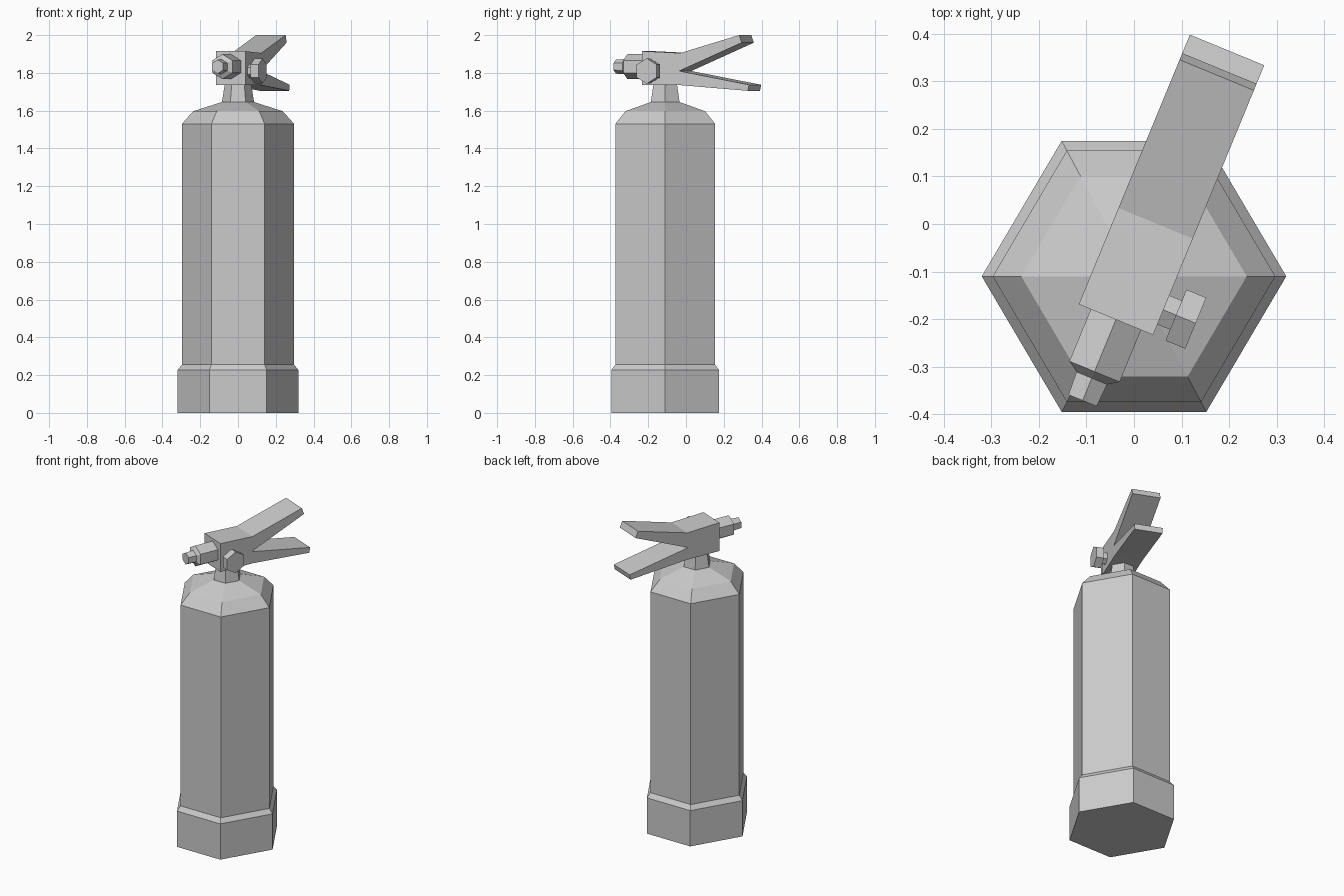
import bpy, bmesh, math
from mathutils import Matrix, Vector

cube = bpy.data.objects.get("Cube")
if cube:
    bpy.data.objects.remove(cube, do_unlink=True)

grey = bpy.data.materials.new("plain grey")
grey.use_nodes = True
grey.diffuse_color = (0.6, 0.6, 0.6, 1)
grey.node_tree.nodes["Principled BSDF"].inputs["Base Color"].default_value = grey.diffuse_color


def finish(name, bm, matrix):
    bmesh.ops.recalc_face_normals(bm, faces=bm.faces)
    mesh = bpy.data.meshes.new(name)
    bm.to_mesh(mesh)
    bm.free()
    mesh.transform(matrix)
    mesh.materials.append(grey)
    obj = bpy.data.objects.new(name, mesh)
    bpy.context.collection.objects.link(obj)
    return obj


def hex_loft(name, rings, matrix, outline):
    """Stack scaled hexagons (height, radius) along local z and cap the ends."""
    bm = bmesh.new()
    loops = [[bm.verts.new((x * r, y * r, h)) for x, y in outline] for h, r in rings]
    for low, high in zip(loops, loops[1:]):
        for i in range(6):
            j = (i + 1) % 6
            bm.faces.new((low[i], low[j], high[j], high[i]))
    bm.faces.new(loops[0])
    bm.faces.new(loops[-1])
    return finish(name, bm, matrix)


regular = [(math.cos(math.pi * i / 3), math.sin(math.pi * i / 3)) for i in range(6)]
body_hex = [(1, 0), (0.475, 0.89), (-0.475, 0.89), (-1, 0), (-0.475, -0.89), (0.475, -0.89)]

# Cylinder with thicker foot and sloped shoulder
tank = Matrix.Translation((0, -0.11, 0))
hex_loft("tank", [(0, 0.32), (0.227, 0.32), (0.255, 0.297), (1.53, 0.297),
                  (1.597, 0.237), (1.645, 0.088)], tank, body_hex)
hex_loft("neck", [(1.64, 0.086), (1.74, 0.07)], tank, body_hex)

# Turned valve frame: local x across, y along the handles, z up
valve = Matrix.Translation((-0.038, -0.201, 0)) @ Matrix.Rotation(math.radians(-22.4), 4, "Z")

# Valve head with forked handles, extruded from its side profile
profile = [(0, 1.735), (0.22, 1.735), (0.606, 1.705), (0.613, 1.737), (0.213, 1.81),
           (0.571, 1.96), (0.556, 2.0), (0.219, 1.905), (0, 1.915)]
bm = bmesh.new()
face = bm.faces.new([bm.verts.new((-0.0845, y, z)) for y, z in profile])
side = bmesh.ops.extrude_face_region(bm, geom=[face])["geom"]
bmesh.ops.translate(bm, vec=(0.169, 0, 0),
                    verts=[v for v in side if isinstance(v, bmesh.types.BMVert)])
finish("valve_and_handles", bm, valve)


def fitting(name, centre, direction, rings):
    """Hexagonal fitting with a corner pointing straight up."""
    z = Vector(direction)
    x = Vector((0, 0, 1))
    turn = Matrix((x, z.cross(x), z)).transposed().to_4x4()
    hex_loft(name, rings, valve @ Matrix.Translation(centre) @ turn, regular)


# Nozzle at the front
fitting("nozzle", (0, 0, 1.833), (0, -1, 0),
        [(-0.02, 0.066), (0.118, 0.066), (0.133, 0.04), (0.184, 0.037)])

# Gauge on the side, on a short stem
fitting("gauge_stem", (0, 0.057, 1.81), (1, 0, 0), [(0.06, 0.038), (0.12, 0.038)])
fitting("gauge", (0, 0.057, 1.81), (1, 0, 0), [(0.113, 0.067), (0.158, 0.067)])
